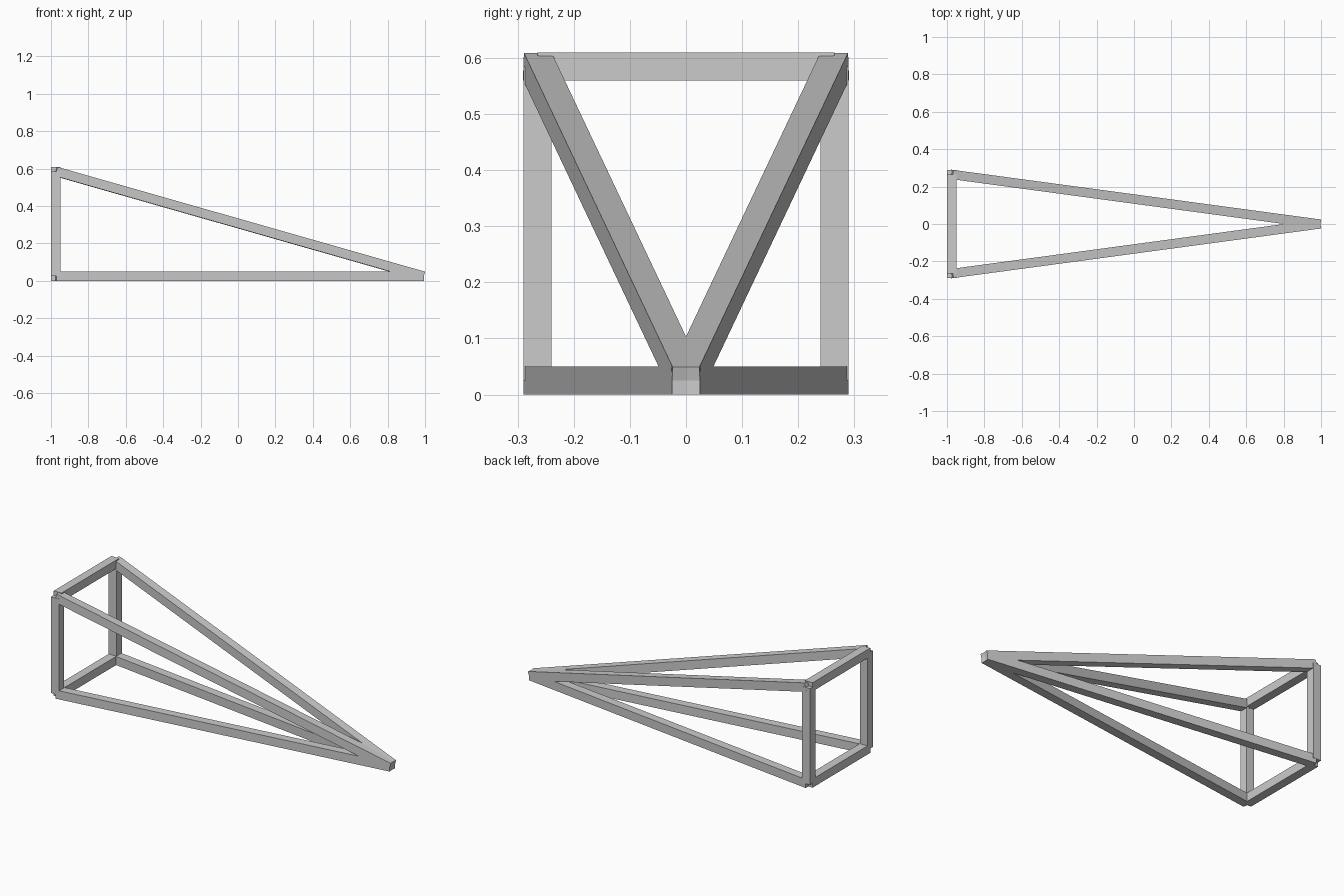
import bpy
from mathutils import Vector, Matrix

if "Cube" in bpy.data.objects:
    bpy.data.objects.remove(bpy.data.objects["Cube"])

T = 0.05                      # bar thickness
X0, Y0, Z0, Z1 = -0.975, 0.265, 0.025, 0.585
APEX = (0.99, 0, Z0)


def bar(name, a, b):
    """Square bar with flat ends running from point a to point b."""
    a, b = Vector(a), Vector(b)
    d = (b - a).normalized()
    ref = Vector((1, 0, 0)) if abs(d.z) > 0.99 else Vector((0, 0, 1))
    side = ref.cross(d).normalized()
    up = d.cross(side)
    bpy.ops.mesh.primitive_cube_add(size=1)
    ob = bpy.context.object
    ob.name = name
    rot = Matrix((d, side, up)).transposed().to_4x4()
    ob.matrix_world = (Matrix.Translation((a + b) / 2) @ rot
                       @ Matrix.Diagonal(((b - a).length, T, T, 1)))


# Uprights and the four struts meeting at the tip
for label, s in (("front", -1), ("back", 1)):
    bar(label + "_upright", (X0, s * Y0, Z0), (X0, s * Y0, Z1))
    bar(label + "_base_strut", (X0, s * Y0, Z0), APEX)
    bar(label + "_sloping_strut", (X0, s * Y0, Z1), APEX)

# Cross bars closing the rectangular end frame
for label, z in (("lower", Z0), ("upper", Z1)):
    bar(label + "_cross_bar", (X0, -Y0, z), (X0, Y0, z))
